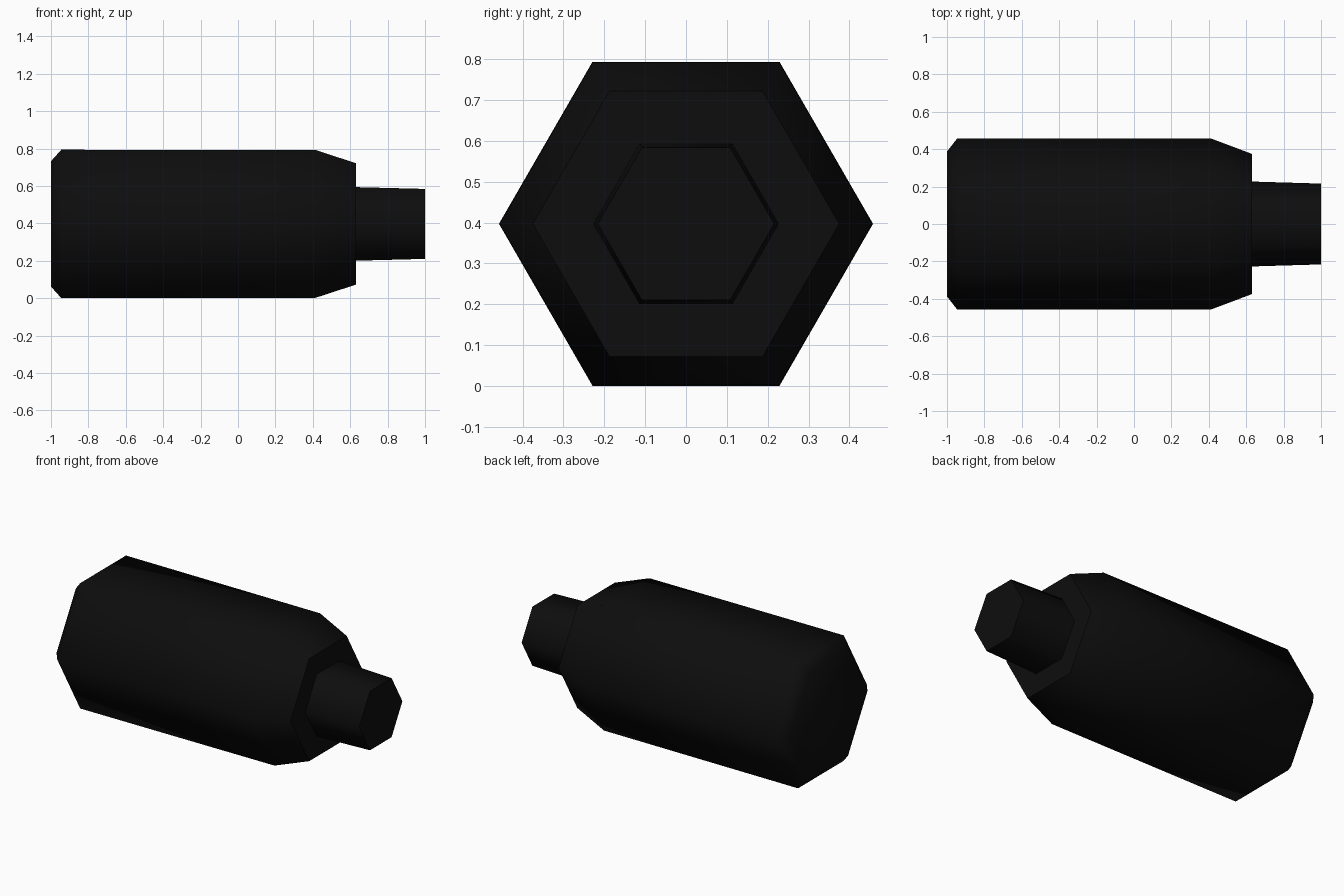
import bpy
import bmesh
from math import cos, sin, pi, radians

cube = bpy.data.objects.get("Cube")
if cube:
    bpy.data.objects.remove(cube, do_unlink=True)

SIDES = 6
AXIS_Z = 0.397  # height of the long axis, so the lower flat rests on the ground

black = bpy.data.materials.new("matte_black")
black.use_nodes = True
colour = (0.004, 0.004, 0.004, 1)
black.diffuse_color = colour
black.node_tree.nodes["Principled BSDF"].inputs["Base Color"].default_value = colour


def hex_lathe(name, profile):
    """Skin six-sided rings along x; profile holds (x, corner radius) pairs."""
    bm = bmesh.new()
    rings = []
    for x, r in profile:
        angles = [2 * pi * i / SIDES for i in range(SIDES)]
        rings.append([bm.verts.new((x, r * cos(a), AXIS_Z + r * sin(a))) for a in angles])
    for a, b in zip(rings, rings[1:]):
        for i in range(SIDES):
            j = (i + 1) % SIDES
            bm.faces.new((a[i], a[j], b[j], b[i]))
    bm.faces.new(rings[0])
    bm.faces.new(rings[-1])
    bmesh.ops.recalc_face_normals(bm, faces=bm.faces)
    mesh = bpy.data.meshes.new(name)
    bm.to_mesh(mesh)
    bm.free()
    mesh.materials.append(black)
    obj = bpy.data.objects.new(name, mesh)
    bpy.context.collection.objects.link(obj)
    bpy.ops.object.select_all(action="DESELECT")
    obj.select_set(True)
    bpy.context.view_layer.objects.active = obj
    bpy.ops.object.shade_smooth_by_angle(angle=radians(65))
    return obj


# Main barrel: chamfered rear end, long straight sides, tapered shoulder
hex_lathe("barrel", [(-1, 0.387), (-0.945, 0.458), (0.415, 0.456), (0.63, 0.375)])

# Slightly tapered neck, seated on the flat end of the barrel
hex_lathe("neck", [(0.63, 0.227), (1, 0.216)])
